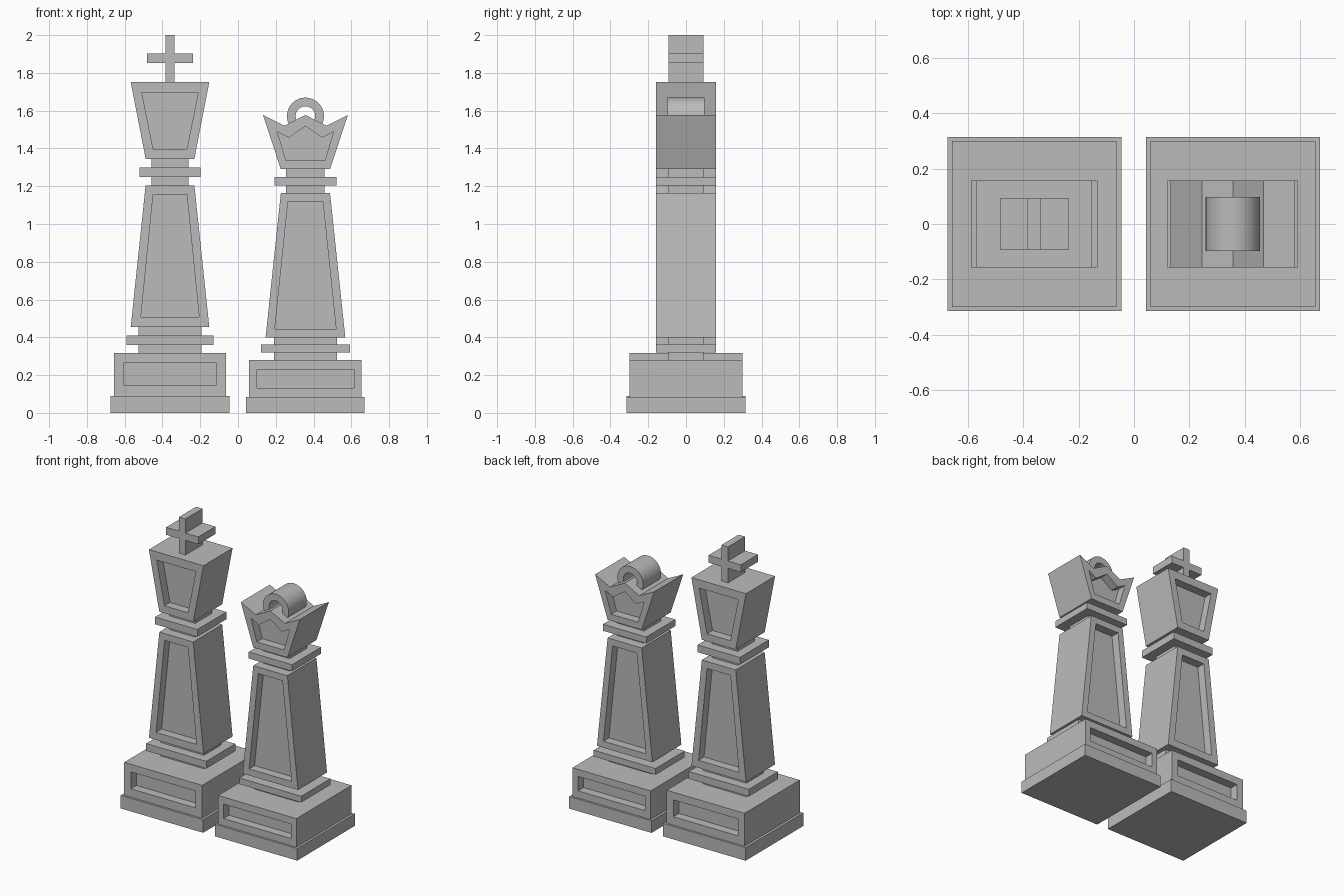
import bpy, bmesh, math

if "Cube" in bpy.data.objects:
    bpy.data.objects.remove(bpy.data.objects["Cube"])

stone = bpy.data.materials.new("plain grey")
stone.diffuse_color = (0.5, 0.5, 0.5, 1)
stone.use_nodes = True
stone.node_tree.nodes["Principled BSDF"].inputs["Base Color"].default_value = stone.diffuse_color
RECESS = 0.06


def finish(name, bm):
    bmesh.ops.recalc_face_normals(bm, faces=bm.faces)
    mesh = bpy.data.meshes.new(name)
    bm.to_mesh(mesh)
    bm.free()
    mesh.materials.append(stone)
    obj = bpy.data.objects.new(name, mesh)
    bpy.context.collection.objects.link(obj)
    return obj


def bridge(bm, a, b):
    for i in range(len(a)):
        j = (i + 1) % len(a)
        bm.faces.new((a[i], a[j], b[j], b[i]))


def prism(name, outline, depth, panel=None):
    """Extrude an x-z outline through y, with a sunk panel front and back."""
    bm = bmesh.new()

    def loop(points, y):
        return [bm.verts.new((x, y, z)) for x, z in points]

    ends = []
    for side in (-1, 1):
        rim = loop(outline, side * depth)
        ends.append(rim)
        if panel:
            lip = loop(panel, side * depth)
            floor = loop(panel, side * (depth - RECESS))
            bridge(bm, rim, lip)
            bridge(bm, lip, floor)
            bm.faces.new(floor)
        else:
            bm.faces.new(rim)
    bridge(bm, *ends)
    return finish(name, bm)


def trap(cx, z0, z1, w0, w1):
    """Symmetric trapezoid: half width w0 at z0, w1 at z1."""
    return [(cx - w0, z0), (cx + w0, z0), (cx + w1, z1), (cx - w1, z1)]


def block(name, cx, z0, z1, w, depth):
    return prism(name, trap(cx, z0, z1, w, w), depth)


def tube(name, cx, cz, outer, inner, depth, n=48):
    bm = bmesh.new()
    loops = []
    for r, y in ((outer, -depth), (outer, depth), (inner, depth), (inner, -depth)):
        loops.append([bm.verts.new((cx + r * math.cos(2 * math.pi * i / n), y,
                                    cz + r * math.sin(2 * math.pi * i / n)))
                      for i in range(n)])
    for k in range(4):
        bridge(bm, loops[k], loops[(k + 1) % 4])
    obj = finish(name, bm)
    bpy.ops.object.select_all(action='DESELECT')
    bpy.context.view_layer.objects.active = obj
    obj.select_set(True)
    bpy.ops.object.shade_smooth_by_angle(angle=math.radians(35))


# Tall piece: base, waist, body and neck
K = -0.36
block("tall_plinth", K, 0, 0.09, 0.314, 0.314)
prism("tall_base", trap(K, 0.09, 0.317, 0.297, 0.297), 0.30,
      trap(K, 0.148, 0.264, 0.246, 0.246))
block("tall_lower_neck", K, 0.317, 0.455, 0.166, 0.093)
block("tall_lower_collar", K, 0.36, 0.41, 0.229, 0.158)
prism("tall_body", trap(K, 0.455, 1.205, 0.208, 0.129), 0.158,
      trap(K, 0.507, 1.157, 0.154, 0.089))
block("tall_upper_neck", K, 1.205, 1.345, 0.098, 0.093)
block("tall_upper_collar", K, 1.25, 1.30, 0.161, 0.158)

# Tall piece: head and cross
prism("tall_head", trap(K, 1.345, 1.752, 0.129, 0.208), 0.158,
      trap(K, 1.396, 1.695, 0.089, 0.149))
a, b = 0.025, 0.123
prism("cross", [(K - a, 1.752), (K + a, 1.752), (K + a, 1.852), (K + b, 1.852),
                (K + b, 1.903), (K + a, 1.903), (K + a, 2.0), (K - a, 2.0),
                (K - a, 1.903), (K - b, 1.903), (K - b, 1.852), (K - a, 1.852)], 0.093)

# Short piece: base, waist, body and neck
Q = 0.357
block("short_plinth", Q, 0, 0.083, 0.314, 0.314)
prism("short_base", trap(Q, 0.083, 0.28, 0.298, 0.298), 0.30,
      trap(Q, 0.132, 0.231, 0.256, 0.256))
block("short_lower_neck", Q, 0.28, 0.40, 0.166, 0.093)
block("short_lower_collar", Q, 0.32, 0.363, 0.236, 0.158)
prism("short_body", trap(Q, 0.40, 1.165, 0.211, 0.130), 0.158,
      trap(Q, 0.445, 1.12, 0.162, 0.092))
block("short_upper_neck", Q, 1.165, 1.29, 0.102, 0.093)
block("short_upper_collar", Q, 1.205, 1.25, 0.165, 0.158)

# Short piece: pointed crown and ring
def crown(z0, w0, tip_w, tip_z, dip_w, dip_z, mid_z):
    return [(Q - w0, z0), (Q + w0, z0), (Q + tip_w, tip_z), (Q + dip_w, dip_z),
            (Q, mid_z), (Q - dip_w, dip_z), (Q - tip_w, tip_z)]

prism("short_crown", crown(1.29, 0.130, 0.225, 1.577, 0.111, 1.52, 1.577), 0.158,
      crown(1.335, 0.103, 0.148, 1.488, 0.088, 1.457, 1.518))
tube("crown_ring", Q, 1.571, 0.098, 0.052, 0.098)
